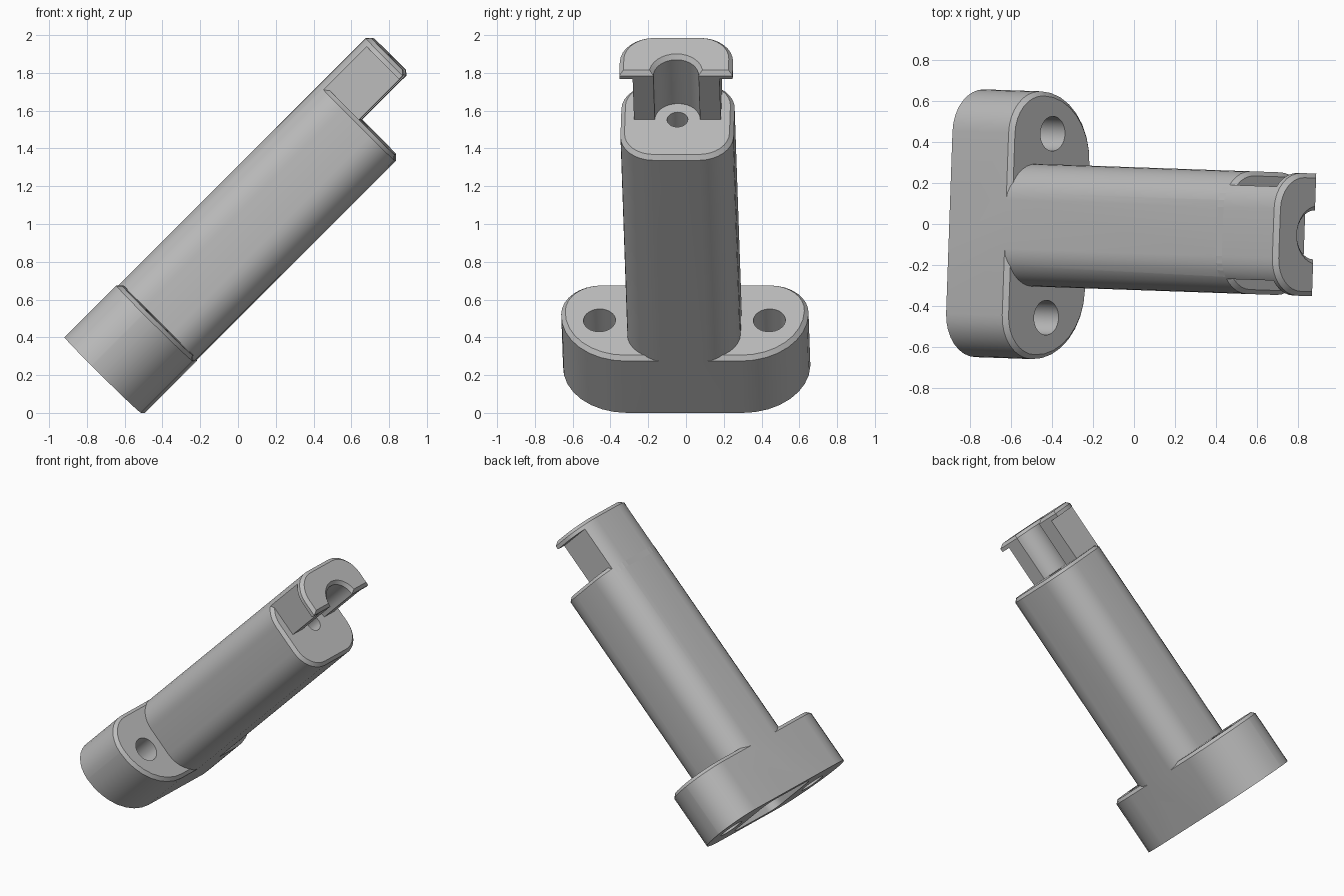
import bpy
import bmesh
from math import sin, cos, pi, radians
from mathutils import Matrix

cube = bpy.data.objects.get("Cube")
if cube:
    bpy.data.objects.remove(cube)

HALF = 0.283      # half thickness of the whole part
LENGTH = 2.263    # base underside to tip
LEDGE = 1.913     # where the lower half of the column stops
CHAMFER = 0.022

grey = bpy.data.materials.new("plain grey")
grey.use_nodes = True
colour = (0.5, 0.5, 0.5, 1)
grey.diffuse_color = colour
grey.node_tree.nodes["Principled BSDF"].inputs["Base Color"].default_value = colour


def rounded(hx, hy, r_under, r_upper, inset=0, steps=8):
    """Rounded rectangle; +x is the underside, -x the upper side."""
    pts = []
    corners = [(1, 1, r_under), (-1, 1, r_upper), (-1, -1, r_upper), (1, -1, r_under)]
    for i, (sx, sy, r) in enumerate(corners):
        for k in range(steps + 1):
            a = (i + k / steps) * pi / 2
            pts.append((sx * (hx - r) + (r - inset) * cos(a),
                        sy * (hy - r) + (r - inset) * sin(a)))
    return pts


def rect(x0, x1, y0, y1):
    return [(x0, y0), (x1, y0), (x1, y1), (x0, y1)]


def circle(r, y=0, n=32):
    return [(r * cos(2 * pi * k / n), y + r * sin(2 * pi * k / n)) for k in range(n)]


def loft(name, *rings):
    """Closed solid through (outline, height) rings."""
    bm = bmesh.new()
    loops = [[bm.verts.new((x, y, z)) for x, y in pts] for pts, z in rings]
    n = len(loops[0])
    for a, b in zip(loops, loops[1:]):
        for i in range(n):
            j = (i + 1) % n
            bm.faces.new((a[i], a[j], b[j], b[i]))
    bm.faces.new(loops[0][::-1])
    bm.faces.new(loops[-1])
    bmesh.ops.recalc_face_normals(bm, faces=bm.faces)
    mesh = bpy.data.meshes.new(name)
    bm.to_mesh(mesh)
    bm.free()
    mesh.materials.append(grey)
    obj = bpy.data.objects.new(name, mesh)
    bpy.context.collection.objects.link(obj)
    return obj


def combine(target, tool, operation):
    """Apply a boolean and discard the tool."""
    bpy.context.view_layer.objects.active = target
    mod = target.modifiers.new("join", "BOOLEAN")
    mod.operation, mod.solver, mod.object = operation, "EXACT", tool
    bpy.ops.object.modifier_apply(modifier=mod.name)
    bpy.data.objects.remove(tool)


def chamfered(name, dims, z0, z1):
    return loft(name, (rounded(*dims), z0), (rounded(*dims), z1 - CHAMFER),
                (rounded(*dims, inset=CHAMFER), z1))


column_dims = (HALF, 0.30, 0.18, 0.18)

# Half-round tip: half the column, with side notches below a thin lip
tip = chamfered("tip", column_dims, 1.85, LENGTH)
edge = LENGTH - CHAMFER
combine(tip, loft("half_cutter", (rect(0, 1, -1, 1), 1.7), (rect(0, 1, -1, 1), edge),
                  (rect(-2 * CHAMFER, 1, -1, 1), edge + 2 * CHAMFER)), "DIFFERENCE")
for side in (-1, 1):
    ys = sorted((side * 0.23, side))
    combine(tip, loft("notch_cutter", (rect(-1, 1, *ys), 1.7),
                      (rect(-1, 1, *ys), 2.215)), "DIFFERENCE")
# Channel with a flared mouth
combine(tip, loft("channel_cutter", (circle(0.12), 1.7), (circle(0.12), edge),
                  (circle(0.12 + 2 * CHAMFER), edge + 2 * CHAMFER)), "DIFFERENCE")

# Flanged base, column and tip fused into one solid
bracket = chamfered("tilted_bracket", (HALF, 0.655, 0.35, 0.21), 0, 0.41)
combine(bracket, chamfered("column", column_dims, 0, LEDGE), "UNION")
combine(bracket, tip, "UNION")

# Screw holes, hollow core and the small hole in the ledge
for side in (-1, 1):
    hole = circle(0.085, side * 0.45)
    combine(bracket, loft("screw_cutter", (hole, -0.1), (hole, 0.6)), "DIFFERENCE")
core = rounded(0.22, 0.25, 0.08, 0.08)
combine(bracket, loft("core_cutter", (core, -0.1), (core, 1.75)), "DIFFERENCE")
combine(bracket, loft("ledge_hole_cutter", (circle(0.055), 1.7),
                      (circle(0.055), 2.0)), "DIFFERENCE")

# Lean the part over and stand it on its lower edge
bracket.data.transform(Matrix.Translation((-0.703, 0.002, HALF * sin(radians(45))))
                       @ Matrix.Rotation(radians(-2), 4, "Z")
                       @ Matrix.Rotation(radians(45), 4, "Y"))
bpy.ops.object.select_all(action="DESELECT")
bracket.select_set(True)
bpy.context.view_layer.objects.active = bracket
bpy.ops.object.shade_smooth_by_angle(angle=radians(30))
